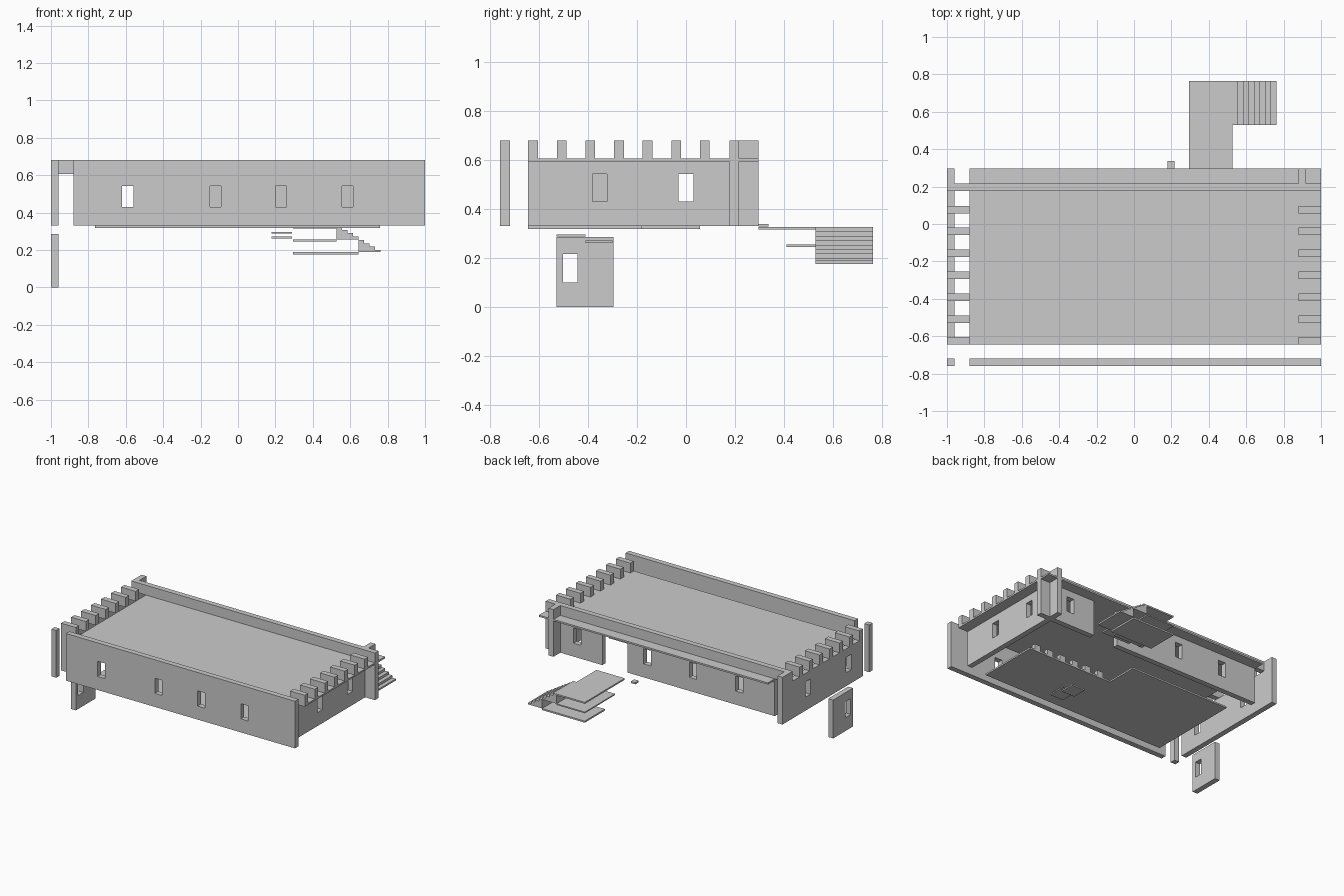
import bpy, bmesh
from mathutils import Vector

if "Cube" in bpy.data.objects:
    bpy.data.objects.remove(bpy.data.objects["Cube"])

stone = bpy.data.materials.new("light_grey")
stone.diffuse_color = (0.6, 0.6, 0.6, 1)
stone.use_nodes = True
stone.node_tree.nodes["Principled BSDF"].inputs["Base Color"].default_value = stone.diffuse_color


def boxes(name, items):
    """One object made of boxes given as (x0, x1, y0, y1, z0, z1)."""
    bm = bmesh.new()
    for x0, x1, y0, y1, z0, z1 in items:
        made = bmesh.ops.create_cube(bm, size=1)
        for v in made["verts"]:
            v.co = Vector((x0 if v.co.x < 0 else x1,
                           y0 if v.co.y < 0 else y1,
                           z0 if v.co.z < 0 else z1))
    mesh = bpy.data.meshes.new(name)
    bm.to_mesh(mesh)
    bm.free()
    mesh.materials.append(stone)
    ob = bpy.data.objects.new(name, mesh)
    bpy.context.collection.objects.link(ob)
    return ob


def extruded(name, outline, y0, y1):
    """An x-z outline extruded along y."""
    bm = bmesh.new()
    face = bm.faces.new([bm.verts.new((x, y0, z)) for x, z in outline])
    out = bmesh.ops.extrude_face_region(bm, geom=[face])
    for v in out["geom"]:
        if isinstance(v, bmesh.types.BMVert):
            v.co.y = y1
    bmesh.ops.recalc_face_normals(bm, faces=bm.faces)
    mesh = bpy.data.meshes.new(name)
    bm.to_mesh(mesh)
    bm.free()
    mesh.materials.append(stone)
    ob = bpy.data.objects.new(name, mesh)
    bpy.context.collection.objects.link(ob)
    return ob


def cut(wall, holes):
    cutter = boxes(wall.name + "_cutter", holes)
    cutter.hide_render = True
    cutter.hide_viewport = True
    cutter.display_type = 'WIRE'
    mod = wall.modifiers.new("windows", 'BOOLEAN')
    mod.operation = 'DIFFERENCE'
    mod.solver = 'EXACT'
    mod.object = cutter


BASE, ROOF, TOP = 0.33, 0.607, 0.68
W0, W1 = 0.43, 0.543          # window sill and head
H = 0.03                      # half a window's width

# Front wall with four windows, and the detached corner post
front = boxes("front_wall", [(-0.88, 1, -0.76, -0.72, BASE, TOP)])
cut(front, [(x - H, x + H, -0.8, -0.68, W0, W1)
            for x in (-0.59, -0.12, 0.23, 0.585)])
boxes("corner_post", [(-1, -0.96, -0.76, -0.72, BASE, TOP)])

# Side walls, with a raised stub at the back end
for name, x, centres in (("left_wall", -1, (0.0, -0.48)),
                         ("right_wall", 0.88, (0.0, -0.353))):
    wall = boxes(name, [(x, x + 0.04, -0.645, 0.297, BASE, ROOF)])
    cut(wall, [(x - 0.05, x + 0.09, y - H, y + H, W0, W1) for y in centres])
    boxes(name + "_end", [(x, x + 0.04, 0.217, 0.297, ROOF, TOP)])
    # Battlements across the wall top
    boxes(name + "_battlements",
          [(x, x + 0.12, -0.645 + 0.117 * i, -0.605 + 0.117 * i, ROOF, TOP)
           for i in range(7)])

# Back wall, split by a doorway, and the parapet over it
back = boxes("back_wall", [(-0.88, 0.33, 0.177, 0.217, BASE, ROOF),
                           (0.535, 1, 0.177, 0.217, BASE, ROOF)])
cut(back, [(x - H, x + H, 0.13, 0.26, W0, W1)
           for x in (-0.59, -0.21, 0.165, 0.74)])
boxes("back_parapet", [(-1, 1, 0.177, 0.217, ROOF, TOP)])

# Roof slab
boxes("roof", [(-0.88, 1, -0.645, 0.297, 0.595, ROOF)])

# L-shaped floor with a low broken kerb on its inner edge
boxes("floor", [(-0.765, 0.06, -0.645, 0.057, 0.318, BASE),
                (0.06, 0.76, -0.645, -0.18, 0.318, BASE)])
boxes("floor_kerb", [(0.12 + 0.11 * i, 0.17 + 0.11 * i, -0.21, -0.18,
                      BASE, 0.37) for i in range(6)])

# Two small ledges below the floor
boxes("lower_ledges", [(0.18, 0.29, -0.53, -0.41, 0.288, 0.297),
                       (0.18, 0.29, -0.41, -0.30, 0.262, 0.272)])

# Lower wall panel with a window
panel = boxes("lower_panel", [(-1, -0.96, -0.53, -0.297, 0, 0.285)])
cut(panel, [(-1.05, -0.91, -0.503, -0.443, 0.10, 0.217)])

# Rear landings
boxes("top_landing", [(0.295, 0.527, 0.297, 0.765, 0.316, 0.327)])
boxes("middle_landing", [(0.295, 0.527, 0.41, 0.765, 0.246, 0.255)])
boxes("bottom_landing", [(0.295, 0.645, 0.53, 0.765, 0.176, 0.188)])
boxes("door_block", [(0.18, 0.217, 0.297, 0.337, 0.328, 0.34)])

# Rear steps, as one stepped profile
outline = []
for i in range(8):
    z = 0.326 - 0.018 * i
    outline += [(0.527 + 0.0292 * i, z), (0.527 + 0.0292 * (i + 1), z)]
outline += [(0.7606, 0.188), (0.645, 0.188), (0.645, 0.255), (0.527, 0.255)]
extruded("rear_steps", outline, 0.53, 0.765)
